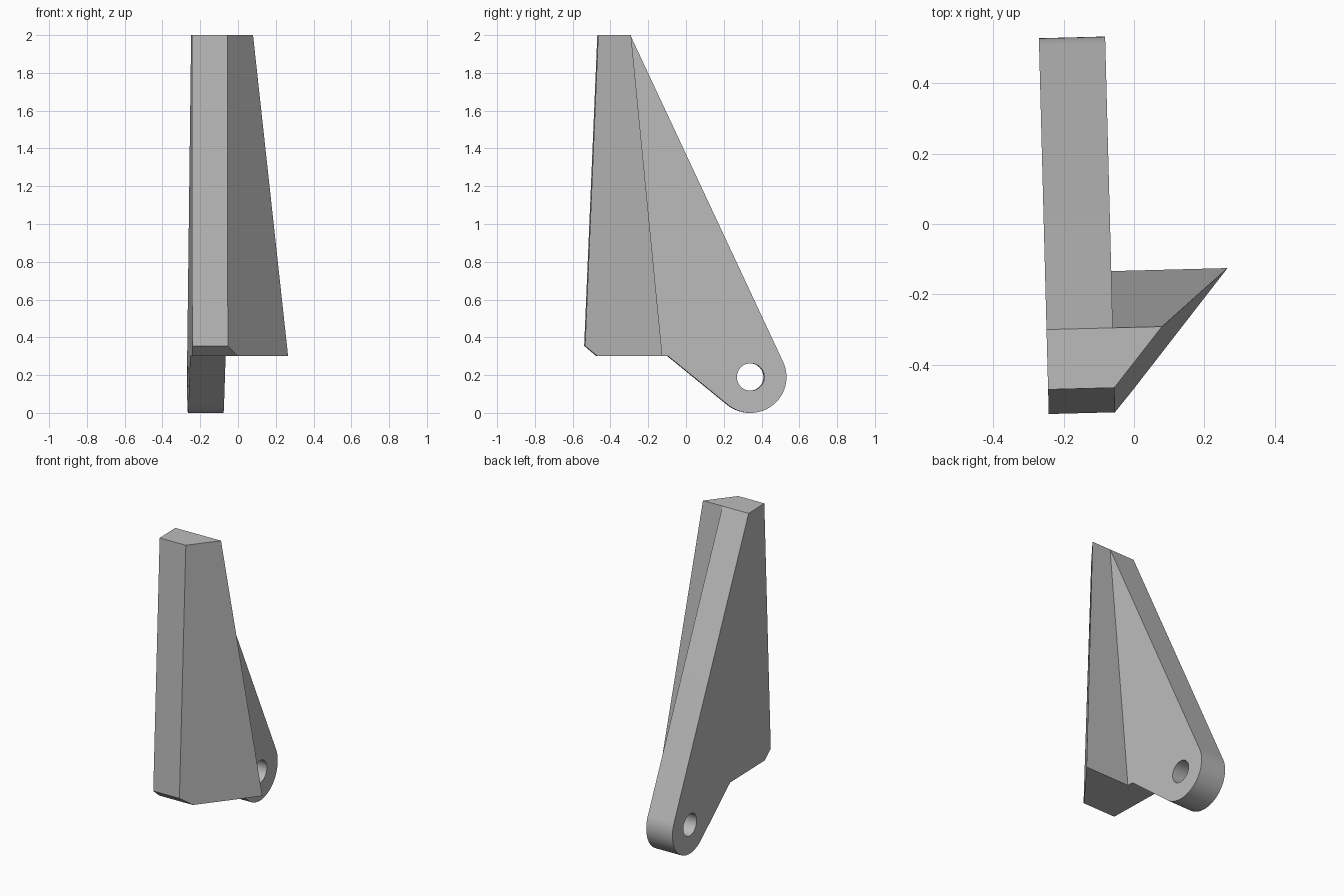
import bpy, bmesh
from math import acos, atan2, cos, sin, hypot, radians, pi
from mathutils import Vector, Matrix

if "Cube" in bpy.data.objects:
    bpy.data.objects.remove(bpy.data.objects["Cube"])

grey = bpy.data.materials.new("plain grey")
grey.use_nodes = True
colour = (0.5, 0.5, 0.5, 1)
grey.diffuse_color = colour
grey.node_tree.nodes["Principled BSDF"].inputs["Base Color"].default_value = colour

LEFT, RIGHT = -0.256, -0.068      # side planes of the plate
TOP, BASE = 2.0, 0.3
EYE, EYE_R, HOLE_R = Vector((0.344, 0.19)), 0.19, 0.0725
FRONT_TOP, FRONT_BASE = -0.463, -0.535
BACK_TOP, BACK_BASE = -0.293, -0.132


def make_object(name, bm):
    bmesh.ops.recalc_face_normals(bm, faces=bm.faces)
    mesh = bpy.data.meshes.new(name)
    bm.to_mesh(mesh)
    bm.free()
    mesh.materials.append(grey)
    obj = bpy.data.objects.new(name, mesh)
    bpy.context.collection.objects.link(obj)
    return obj


def loft(name, first, second):
    """Solid between two matching outlines."""
    bm = bmesh.new()
    a = [bm.verts.new(p) for p in first]
    b = [bm.verts.new(p) for p in second]
    bm.faces.new(a)
    bm.faces.new(b)
    for i in range(len(a)):
        j = (i + 1) % len(a)
        bm.faces.new((a[i], a[j], b[j], b[i]))
    return make_object(name, bm)


def tangent_angle(point, side):
    d = Vector(point) - EYE
    return atan2(d.y, d.x) + side * acos(EYE_R / d.length)


def combine(target, other, operation):
    mod = target.modifiers.new(operation.title(), "BOOLEAN")
    mod.object, mod.operation, mod.solver = other, operation, "EXACT"
    bpy.context.view_layer.objects.active = target
    bpy.ops.object.modifier_apply(modifier=mod.name)
    bpy.data.objects.remove(other)


# Side plate: tapered blade running tangentially into a round eye
back_top, notch = (BACK_TOP, TOP), (-0.092, BASE)
start = tangent_angle(back_top, -1)
end = tangent_angle(notch, 1) - 2 * pi
STEPS = 32
arc = [EYE + EYE_R * Vector((cos(t), sin(t)))
       for t in (start + (end - start) * i / STEPS for i in range(STEPS + 1))]
outline = [(FRONT_TOP, TOP), back_top, *arc, notch, (FRONT_BASE, BASE)]
bracket = loft("bracket", [(LEFT, y, z) for y, z in outline],
               [(RIGHT, y, z) for y, z in outline])

# Wing: triangular buttress that widens toward the base
wing = loft("wing",
            [(RIGHT, FRONT_TOP, TOP), (0.072, BACK_TOP, TOP), (RIGHT, BACK_TOP, TOP)],
            [(RIGHT, FRONT_BASE, BASE), (0.262, BACK_BASE, BASE), (RIGHT, BACK_BASE, BASE)])
combine(bracket, wing, "UNION")

# Pivot hole through the eye
bm = bmesh.new()
bmesh.ops.create_cone(bm, cap_ends=True, segments=40, radius1=HOLE_R, radius2=HOLE_R,
                      depth=1, matrix=Matrix.Translation((LEFT, *EYE)) @ Matrix.Rotation(pi / 2, 4, "Y"))
combine(bracket, make_object("hole_cutter", bm), "DIFFERENCE")

# Chamfer along the lower front edge, then the slight turn about the vertical
bm = bmesh.new()
bm.from_mesh(bracket.data)
cut = bmesh.ops.bisect_plane(bm, geom=bm.verts[:] + bm.edges[:] + bm.faces[:],
                             plane_co=(0, -0.468, BASE), plane_no=(0, -0.055, -0.065),
                             clear_outer=True)
rim = [e for e in cut["geom_cut"] if isinstance(e, bmesh.types.BMEdge)]
bmesh.ops.holes_fill(bm, edges=rim, sides=0)
bmesh.ops.dissolve_limit(bm, angle_limit=radians(0.5), verts=bm.verts, edges=bm.edges)
bmesh.ops.recalc_face_normals(bm, faces=bm.faces)
bmesh.ops.rotate(bm, verts=bm.verts, matrix=Matrix.Rotation(radians(1.5), 3, "Z"))
bm.to_mesh(bracket.data)
bm.free()

bpy.ops.object.select_all(action="DESELECT")
bracket.select_set(True)
bpy.context.view_layer.objects.active = bracket
bpy.ops.object.shade_smooth_by_angle(angle=radians(30))
